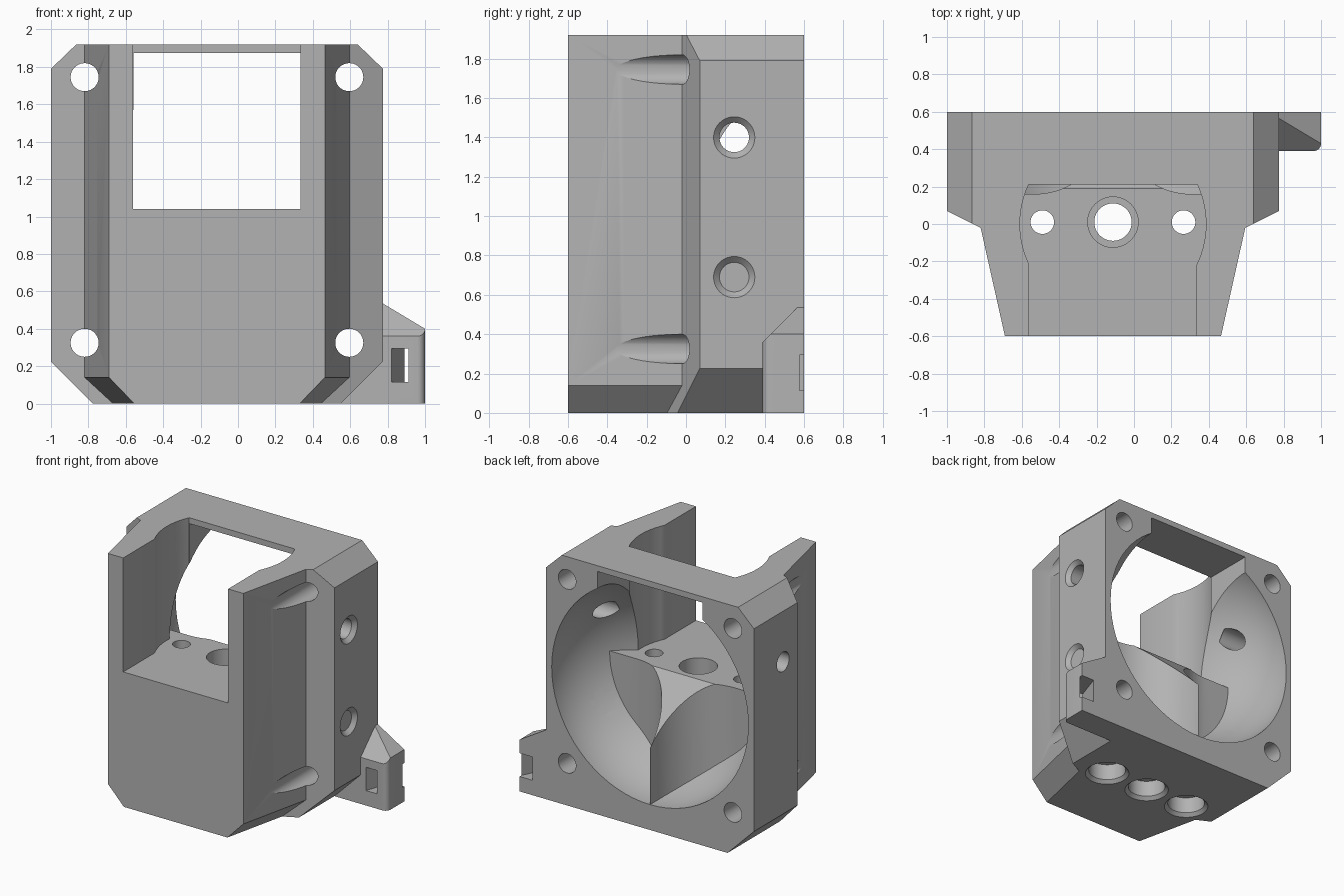
import bpy, bmesh
from math import sin, cos, pi, radians, asin
from mathutils import Matrix, Vector

if "Cube" in bpy.data.objects:
    bpy.data.objects.remove(bpy.data.objects["Cube"], do_unlink=True)

CX, CZ, TOP = -0.1125, 1.035, 1.92      # fan axis and overall height
FLOOR = 1.04                            # shelf inside the window


def make(name, bm):
    bmesh.ops.recalc_face_normals(bm, faces=bm.faces)
    mesh = bpy.data.meshes.new(name)
    bm.to_mesh(mesh)
    bm.free()
    obj = bpy.data.objects.new(name, mesh)
    bpy.context.collection.objects.link(obj)
    return obj


def prism(name, pts, axis, lo, hi):
    """Extrude a 2D outline along an axis; the outline uses the other two axes in order."""
    bm = bmesh.new()
    rings = []
    for d in (lo, hi):
        ring = []
        for p in pts:
            co = list(p)
            co.insert(axis, d)
            ring.append(bm.verts.new(co))
        rings.append(ring)
    a, b = rings
    bm.faces.new(a)
    bm.faces.new(b[::-1])
    n = len(pts)
    for i in range(n):
        j = (i + 1) % n
        bm.faces.new((a[j], a[i], b[i], b[j]))
    return make(name, bm)


def rect(a0, a1, b0, b1):
    return [(a0, b0), (a1, b0), (a1, b1), (a0, b1)]


def rod(axis, a, b, lo, hi, r1, r2=None):
    """Cylinder or cone along an axis, centred on (a, b) in the other two."""
    bm = bmesh.new()
    bmesh.ops.create_cone(bm, cap_ends=True, segments=40, radius1=r1,
                          radius2=r1 if r2 is None else r2, depth=hi - lo)
    turn = {0: Matrix.Rotation(pi / 2, 4, 'Y'), 1: Matrix.Rotation(-pi / 2, 4, 'X'),
            2: Matrix.Identity(4)}[axis]
    co = [a, b]
    co.insert(axis, (lo + hi) / 2)
    bm.transform(Matrix.Translation(co) @ turn)
    return make("hole_cutter", bm)


def combine(obj, tool, op):
    """Apply one boolean and discard the tool."""
    tool.hide_render = True
    mod = obj.modifiers.new("bool", 'BOOLEAN')
    mod.object, mod.operation, mod.solver = tool, op, 'EXACT'
    bpy.context.view_layer.update()
    deps = bpy.context.evaluated_depsgraph_get()
    mesh = bpy.data.meshes.new_from_object(obj.evaluated_get(deps))
    obj.modifiers.clear()
    obj.data = mesh
    bpy.data.objects.remove(tool, do_unlink=True)


def mirrored(half):
    """Outline from its left half, given as offsets from the fan axis."""
    return [(CX - x, y) for x, y in half] + [(CX + x, y) for x, y in half[::-1]]


# Rear block: plan outline limited by an eight-sided front outline
body = prism("fan_duct_body", mirrored([(.3, -.224), (.8875, .07), (.8875, .6)]), 2, -.5, 2.5)
octagon = mirrored([(.6625, 0), (.8875, .225), (.8875, 1.79), (.7525, TOP)])
combine(body, prism("outline", octagon, 1, -2, 2), 'INTERSECT')

# Front block: tapered plan with chamfered lower sides
bm = bmesh.new()
plan = [(.5775, -.6), (.7075, -.02), (.7075, .1)]
for z, inset in ((0, .135), (.14, 0), (TOP, 0)):
    for x, y in plan:
        for s in (-1, 1):
            bm.verts.new((CX + s * (x - inset), y, z))
bmesh.ops.convex_hull(bm, input=bm.verts)
bmesh.ops.dissolve_limit(bm, angle_limit=.01, verts=bm.verts, edges=bm.edges)
combine(body, make("front_block", bm), 'UNION')

# Side tab with rounded corner and two sloping top faces
corner = [(.96 + .04 * sin(t * pi / 12), .43 - .04 * cos(t * pi / 12)) for t in range(7)]
tab = prism("side_tab", [(.5, .6), (.5, .39)] + corner + [(1, .6)], 2, 0, .7)
bm = bmesh.new()
bm.from_mesh(tab.data)
bpy.data.objects.remove(tab, do_unlink=True)
for co, no in (((0, .39, .36), (0, -1, 1)), ((.775, 0, .535), (.6, 0, 1))):
    cut = bmesh.ops.bisect_plane(bm, geom=bm.verts[:] + bm.edges[:] + bm.faces[:],
                                 plane_co=co, plane_no=Vector(no).normalized(), clear_outer=True)
    bmesh.ops.holes_fill(bm, edges=[e for e in bm.edges if e.is_boundary])
combine(body, make("side_tab", bm), 'UNION')
slot = [(.813, .37), (.903, .37), (1.02, .62), (.897, .62)]
combine(body, prism("tab_slot", slot, 2, .115, .295), 'DIFFERENCE')

# Deflector: sloped wedge hollowed by two upright lobes
wedge = prism("deflector", [(-.6, -.2), (-.6, FLOOR), (.19, FLOOR), (1.43, -.2)], 0, -1.6, 1.4)
arc = [(.42 - .42 * cos(t * pi / 32), .6 - .44 * sin(t * pi / 32)) for t in range(17)]
for s in (-1, 1):
    lobe = [(CX + s * x, y) for x, y in arc + [(1.2, .16), (1.2, 1.6), (0, 1.6)]]
    combine(wedge, prism("lobe", lobe, 2, -.5, 1.5), 'DIFFERENCE')

# Bowl behind the fan, less the deflector
bm = bmesh.new()
bmesh.ops.create_uvsphere(bm, u_segments=72, v_segments=45, radius=.84)
bm.transform(Matrix.Translation((CX, .6, CZ)) @ Matrix.Diagonal((1, .7 / .84, 1, 1))
             @ Matrix.Rotation(pi / 2, 4, 'X'))
bowl = make("bowl", bm)
combine(bowl, wedge, 'DIFFERENCE')
combine(body, bowl, 'DIFFERENCE')

# Window through the block, and the open-topped bay with round bulges
combine(body, prism("window", rect(CX - .4475, CX + .4475, FLOOR, 1.875), 1, -.8, .8), 'DIFFERENCE')
R = .4975
a0, a1 = asin(-.217 / R), asin(.21 / R)
bulge = [(R * cos(a0 + (a1 - a0) * i / 14), R * sin(a0 + (a1 - a0) * i / 14)) for i in range(15)]
combine(body, prism("bay", mirrored([(.4475, -.8)] + bulge), 2, FLOOR, 2.3), 'DIFFERENCE')

# Fan screw holes
for s in (-1, 1):
    for z in (CZ - .71, CZ + .71):
        combine(body, rod(1, CX + s * .7075, z, -1, 1, .075), 'DIFFERENCE')

# Side holes with a chamfered mouth
for s in (-1, 1):
    for z in (.69, 1.4):
        face = CX + s * .8875
        ends = sorted((CX + s * .56, face + s * .1))
        combine(body, rod(0, .245, z, ends[0], ends[1], .075), 'DIFFERENCE')
        ends = sorted((face - s * .03, face + s * .03))
        radii = (.075, .135) if s > 0 else (.135, .075)
        combine(body, rod(0, .245, z, ends[0], ends[1], *radii), 'DIFFERENCE')

# Upright holes through the shelf, counterbored underneath
for x, r in ((-.3775, .063), (0, .1), (.3775, .063)):
    combine(body, rod(2, CX + x, .01, -.2, 1.2, r), 'DIFFERENCE')
    combine(body, rod(2, CX + x, .01, -.1, .15, .135), 'DIFFERENCE')
    combine(body, rod(2, CX + x, .01, -.025, .025, .185, .135), 'DIFFERENCE')
combine(body, rod(2, CX, .01, .75, 1.2, .135), 'DIFFERENCE')

# Single grey finish
grey = bpy.data.materials.new("plain_grey")
grey.use_nodes = True
colour = (.45, .45, .45, 1)
grey.diffuse_color = colour
grey.node_tree.nodes["Principled BSDF"].inputs["Base Color"].default_value = colour
body.data.materials.clear()
body.data.materials.append(grey)
for poly in body.data.polygons:
    poly.material_index = 0

bpy.ops.object.select_all(action='DESELECT')
body.select_set(True)
bpy.context.view_layer.objects.active = body
bpy.ops.object.shade_smooth_by_angle(angle=radians(25))
